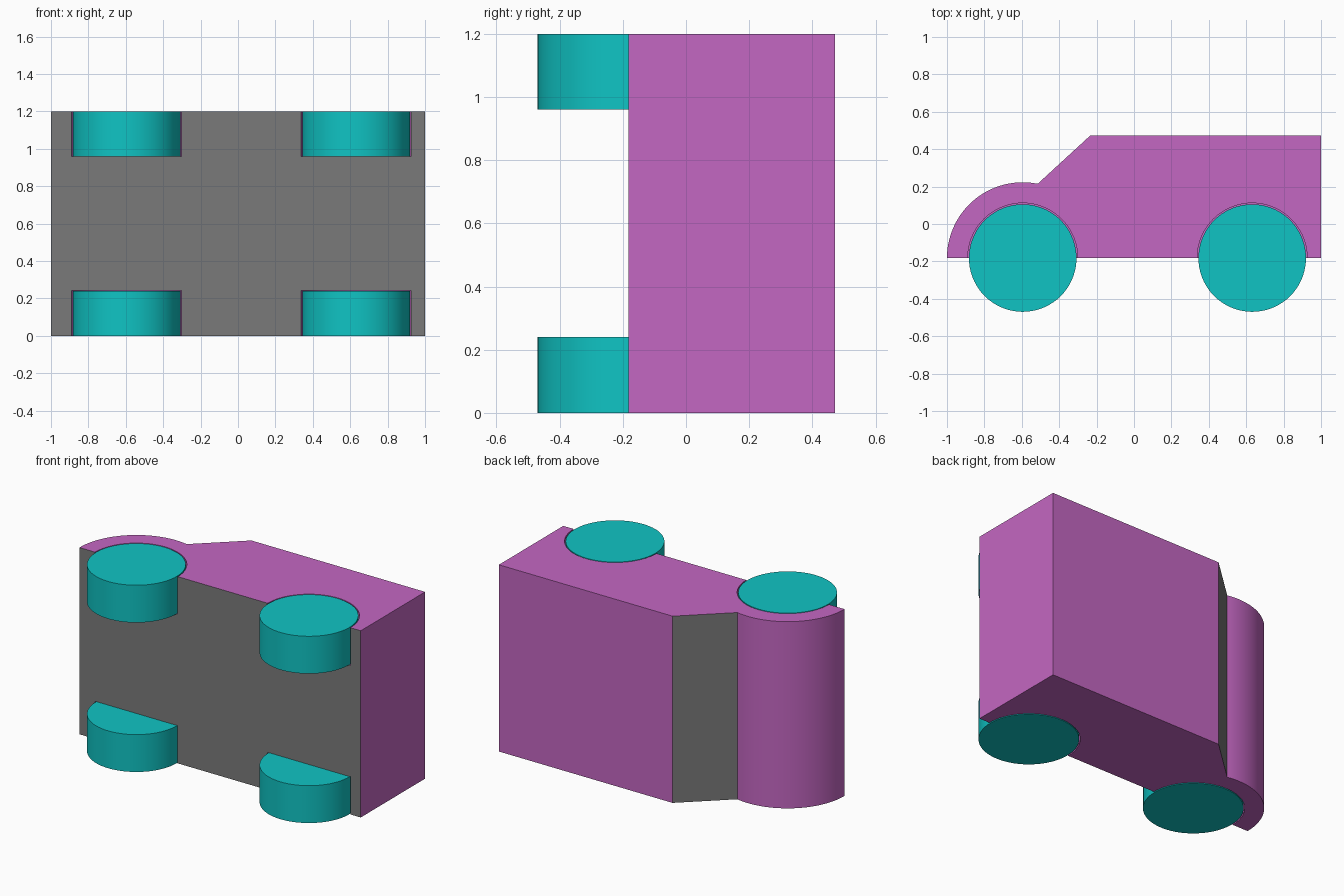
import bpy
import bmesh
import math

cube = bpy.data.objects.get("Cube")
if cube:
    bpy.data.objects.remove(cube, do_unlink=True)

HEIGHT = 1.2             # the car lies on its side, so its width runs along z
WHEEL_WIDTH = 0.24
WHEEL_R, ARCH_R, HOOD_R = 0.2875, 0.294, 0.405
BASE_Y = -0.182
AXLES = {"front": -0.595, "rear": 0.632}
SIDES = {"right": 0.0, "left": HEIGHT - WHEEL_WIDTH}


def make_material(name, color):
    mat = bpy.data.materials.new(name)
    mat.use_nodes = True
    mat.diffuse_color = (*color, 1)
    mat.node_tree.nodes["Principled BSDF"].inputs["Base Color"].default_value = (*color, 1)
    return mat


purple = make_material("orchid purple", (0.55, 0.135, 0.54))
gray = make_material("gray", (0.195, 0.195, 0.195))
teal = make_material("teal", (0.005, 0.55, 0.55))


def extrude_profile(name, points, z0, z1, mats):
    """Solid prism from a closed xy outline between two heights."""
    bm = bmesh.new()
    face = bm.faces.new([bm.verts.new((x, y, z0)) for x, y in points])
    top = bmesh.ops.extrude_face_region(bm, geom=[face])["geom"]
    verts = [v for v in top if isinstance(v, bmesh.types.BMVert)]
    bmesh.ops.translate(bm, verts=verts, vec=(0, 0, z1 - z0))
    bmesh.ops.recalc_face_normals(bm, faces=bm.faces)
    mesh = bpy.data.meshes.new(name)
    bm.to_mesh(mesh)
    bm.free()
    for mat in mats:
        mesh.materials.append(mat)
    obj = bpy.data.objects.new(name, mesh)
    bpy.context.collection.objects.link(obj)
    return obj


def arc(cx, cy, r, a0, a1, n):
    """Points along an arc, angles in degrees."""
    angles = [math.radians(a0 + (a1 - a0) * i / n) for i in range(n + 1)]
    return [(cx + r * math.cos(a), cy + r * math.sin(a)) for a in angles]


def activate(obj):
    bpy.ops.object.select_all(action="DESELECT")
    obj.select_set(True)
    bpy.context.view_layer.objects.active = obj


def smooth(obj):
    activate(obj)
    bpy.ops.object.shade_smooth_by_angle(angle=math.radians(25))


# Body: round hood, sloped windshield, boxy cabin
hood = arc(AXLES["front"], BASE_Y, HOOD_R, 180, 78.6, 36)
outline = hood + [(-0.235, 0.472), (1.0, 0.472), (1.0, BASE_Y)]
body = extrude_profile("body", outline, 0, HEIGHT, [purple, gray])

# Wheel arches: blind round pockets cut into both sides
for axle, x in AXLES.items():
    for side, z in SIDES.items():
        z0 = z - 0.1 if z == 0 else z - 0.002
        z1 = z + WHEEL_WIDTH + (0.002 if z == 0 else 0.1)
        circle = arc(x, BASE_Y, ARCH_R, 0, 360, 72)[:-1]
        cutter = extrude_profile(f"{axle}_{side}_arch_cutter", circle, z0, z1, [purple])
        cutter.hide_render = True
        mod = body.modifiers.new("arch", "BOOLEAN")
        mod.operation = "DIFFERENCE"
        mod.solver = "EXACT"
        mod.object = cutter
        activate(body)
        bpy.ops.object.modifier_apply(modifier=mod.name)
        bpy.data.objects.remove(cutter, do_unlink=True)

# Gray underside and windshield, purple elsewhere
for poly in body.data.polygons:
    n, c = poly.normal, poly.center
    underside = n.y < -0.99 and c.y < BASE_Y + 0.01
    windshield = abs(n.z) < 0.1 and -0.5 < c.x < -0.24 and c.y > 0.22
    poly.material_index = 1 if underside or windshield else 0
smooth(body)

# Wheels
for axle, x in AXLES.items():
    for side, z in SIDES.items():
        circle = arc(x, BASE_Y, WHEEL_R, 0, 360, 72)[:-1]
        smooth(extrude_profile(f"{axle}_{side}_wheel", circle, z, z + WHEEL_WIDTH, [teal]))
